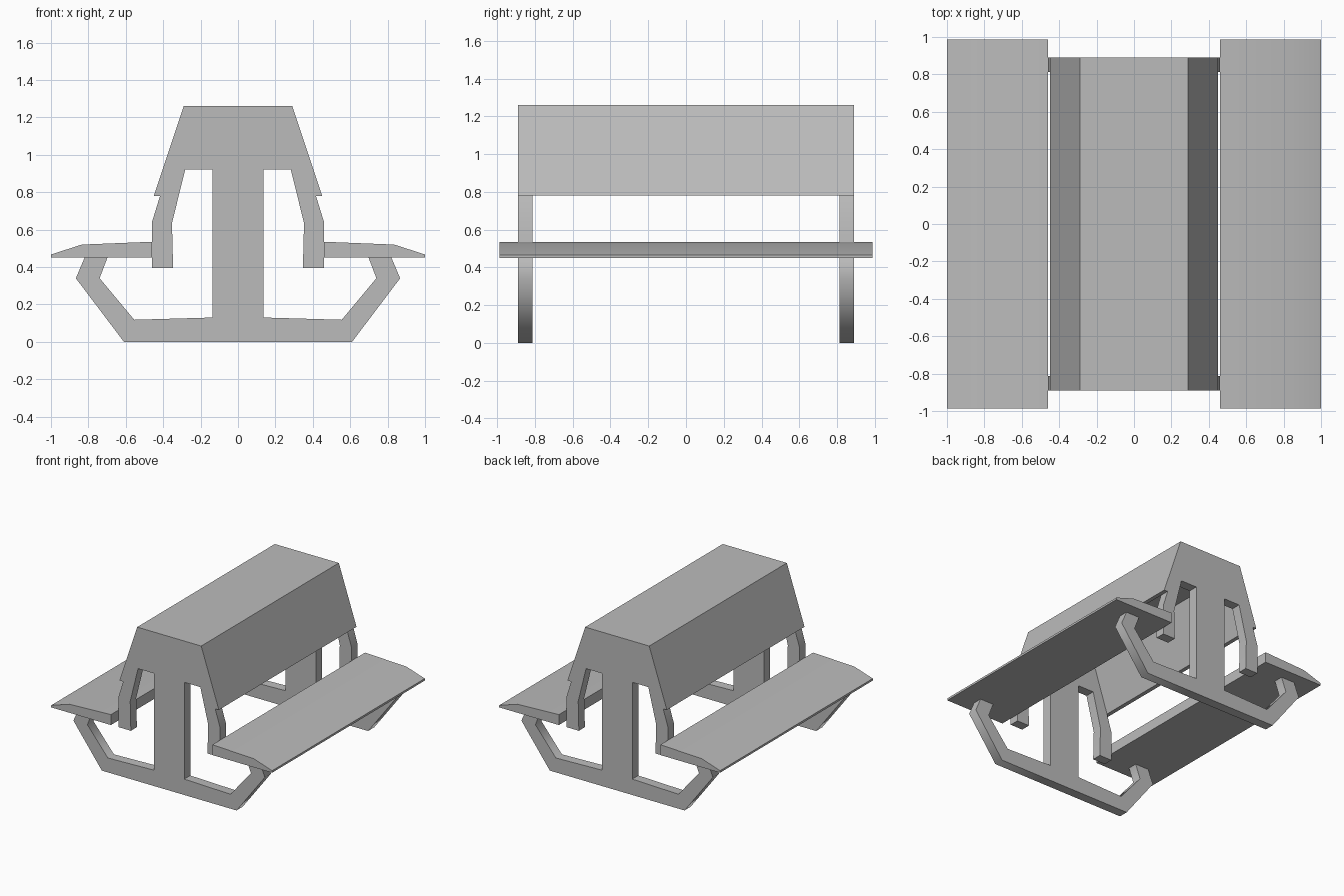
import bpy
import bmesh
from math import radians

cube = bpy.data.objects.get("Cube")
if cube:
    bpy.data.objects.remove(cube, do_unlink=True)

# One plain grey for the whole table
grey = bpy.data.materials.new("plain grey")
grey.use_nodes = True
colour = (0.5, 0.5, 0.5, 1)
grey.diffuse_color = colour
grey.node_tree.nodes["Principled BSDF"].inputs["Base Color"].default_value = colour


def mirrored(half):
    """Complete a right-hand outline with its reflection in x."""
    return half + [(-x, z) for x, z in reversed(half)]


def extrude(name, outline, y0, y1, angle):
    """Extrude an x-z outline from y0 to y1, smoothing edges below angle."""
    bm = bmesh.new()
    face = bm.faces.new([bm.verts.new((x, y0, z)) for x, z in outline])
    result = bmesh.ops.extrude_face_region(bm, geom=[face])
    moved = [v for v in result["geom"] if isinstance(v, bmesh.types.BMVert)]
    bmesh.ops.translate(bm, verts=moved, vec=(0, y1 - y0, 0))
    bmesh.ops.recalc_face_normals(bm, faces=bm.faces)
    mesh = bpy.data.meshes.new(name)
    bm.to_mesh(mesh)
    bm.free()
    mesh.materials.append(grey)
    obj = bpy.data.objects.new(name, mesh)
    bpy.context.collection.objects.link(obj)
    bpy.ops.object.select_all(action="DESELECT")
    obj.select_set(True)
    bpy.context.view_layer.objects.active = obj
    bpy.ops.object.shade_smooth_by_angle(angle=radians(angle))
    return obj


END, FRAME_DEPTH, BENCH_END = 0.89, 0.078, 0.987

# End frames: foot, bent bench legs, centre post and hanging brackets
frame = mirrored([
    (0.61, 0), (0.867, 0.34), (0.82, 0.45), (0.698, 0.45), (0.74, 0.34),
    (0.555, 0.118), (0.137, 0.13), (0.137, 0.922), (0.282, 0.922),
    (0.353, 0.635), (0.347, 0.396), (0.46, 0.396), (0.46, 0.64),
    (0.417, 0.78), (0.268, 1.232)])
extrude("front_frame", frame, -END, FRAME_DEPTH - END, 62)
extrude("back_frame", frame, END - FRAME_DEPTH, END, 62)

# Table cover: folded shell, open underneath
hood = mirrored([(0.268, 1.232), (0.417, 0.78), (0.45, 0.78), (0.29, 1.26)])
hood = [(-0.268, 1.232), (-0.417, 0.78), (-0.45, 0.78), (-0.29, 1.26),
        (0.29, 1.26), (0.45, 0.78), (0.417, 0.78), (0.268, 1.232)]
extrude("table_cover", hood, -END, END, 30)

# Benches with a sloping front lip
bench = [(0.46, 0.45), (0.46, 0.535), (0.835, 0.52), (1, 0.467), (1, 0.45)]
for name, side in (("left_bench", 1), ("right_bench", -1)):
    extrude(name, [(side * x, z) for x, z in bench], -BENCH_END, BENCH_END, 30)
